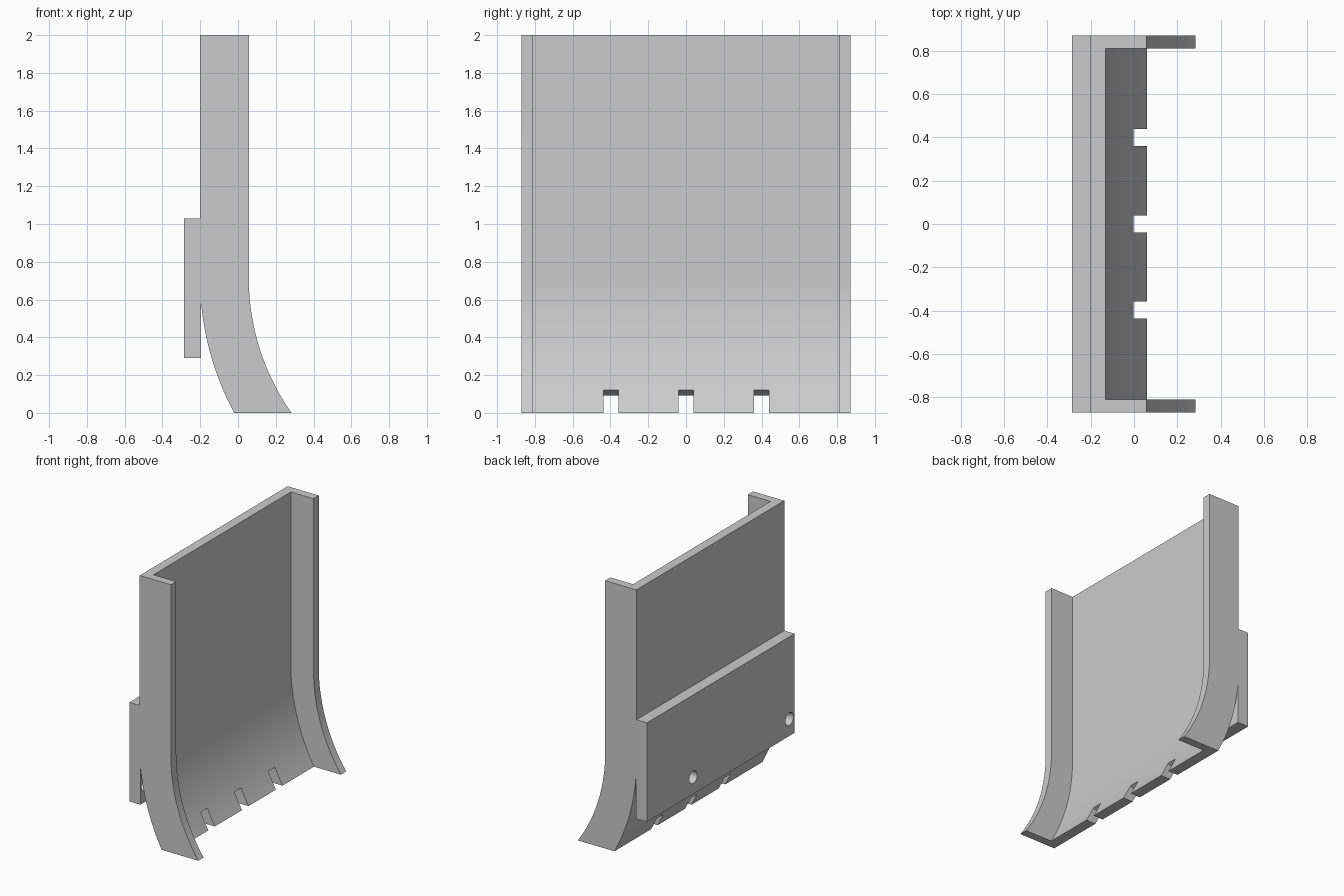
import bpy
import bmesh
from math import asin, sin, cos, radians
from mathutils import Matrix

cube = bpy.data.objects.get("Cube")
if cube:
    bpy.data.objects.remove(cube)

# Plain grey plastic
grey = bpy.data.materials.new("plain_grey")
grey.use_nodes = True
grey.diffuse_color = (0.6, 0.6, 0.6, 1)
grey.node_tree.nodes["Principled BSDF"].inputs["Base Color"].default_value = (0.6, 0.6, 0.6, 1)

HALF = 0.872             # half width
INNER = 0.81             # half width between the flanges
BACK, WALL, LIP = -0.201, -0.131, 0.057
CX, CZ = 1.30, 0.715     # centre of the bend
STEPS = 32


def finish(bm, name):
    bmesh.ops.recalc_face_normals(bm, faces=bm.faces)
    mesh = bpy.data.meshes.new(name)
    bm.to_mesh(mesh)
    bm.free()
    mesh.materials.append(grey)
    obj = bpy.data.objects.new(name, mesh)
    bpy.context.collection.objects.link(obj)
    return obj


def prism(name, profile, y0, y1):
    """Extrude an xz outline along y."""
    bm = bmesh.new()
    face = bm.faces.new([bm.verts.new((x, y0, z)) for x, z in profile])
    new = bmesh.ops.extrude_face_region(bm, geom=[face])["geom"]
    verts = [v for v in new if isinstance(v, bmesh.types.BMVert)]
    bmesh.ops.translate(bm, verts=verts, vec=(0, y1 - y0, 0))
    return finish(bm, name)


def combine(target, tool, operation):
    mod = target.modifiers.new("bool", "BOOLEAN")
    mod.operation, mod.solver, mod.object = operation, "EXACT", tool
    bpy.context.view_layer.objects.active = target
    bpy.ops.object.modifier_apply(modifier=mod.name)
    bpy.data.objects.remove(tool)


def bend(radius, angle):
    return CX - radius * cos(angle), CZ - radius * sin(angle)


# Channel: a U section swept down and along the bend, cut flat at the floor
section = [(BACK, -HALF), (LIP, -HALF), (LIP, -INNER), (WALL, -INNER),
           (WALL, INNER), (LIP, INNER), (LIP, HALF), (BACK, HALF)]
bm = bmesh.new()
rings = [[bm.verts.new((x, y, 2)) for x, y in section]]
for i in range(STEPS + 1):
    ring = []
    for x, y in section:
        radius = CX - x
        px, pz = bend(radius, asin(CZ / radius) * i / STEPS)
        ring.append(bm.verts.new((px, y, pz)))
    rings.append(ring)
for a, b in zip(rings, rings[1:]):
    for j in range(len(section)):
        k = (j + 1) % len(section)
        bm.faces.new((a[j], a[k], b[k], b[j]))
bm.faces.new(rings[0])
bm.faces.new(rings[-1])
channel = finish(bm, "curved_channel")

# Notches in the lower edge, cut square to the curved wall
top_angle = asin((CZ - 0.12) / (CX - WALL))
inner, outer = bend(1.35, top_angle), bend(1.6, top_angle)
for y in (-0.397, 0, 0.4):
    cutter = prism("notch_cutter", [inner, outer, (outer[0], -0.2), (inner[0], -0.2)],
                   y - 0.039, y + 0.039)
    combine(channel, cutter, "DIFFERENCE")

# Mounting plate on the back with two screw holes
plate = prism("mounting_plate", [(-0.287, 0.29), (-0.196, 0.29), (-0.196, 1.03), (-0.287, 1.03)],
              -HALF, HALF)
for y in (-0.81, 0.325):
    bm = bmesh.new()
    bmesh.ops.create_cone(bm, cap_ends=True, segments=32, radius1=0.047, radius2=0.047, depth=0.3,
                          matrix=Matrix.Translation((-0.24, y, 0.416)) @ Matrix.Rotation(radians(90), 4, "Y"))
    combine(plate, finish(bm, "hole_cutter"), "DIFFERENCE")
combine(channel, plate, "UNION")

# Smooth bend, crisp edges
bpy.ops.object.select_all(action="DESELECT")
channel.select_set(True)
bpy.context.view_layer.objects.active = channel
bpy.ops.object.shade_smooth_by_angle(angle=radians(30))
